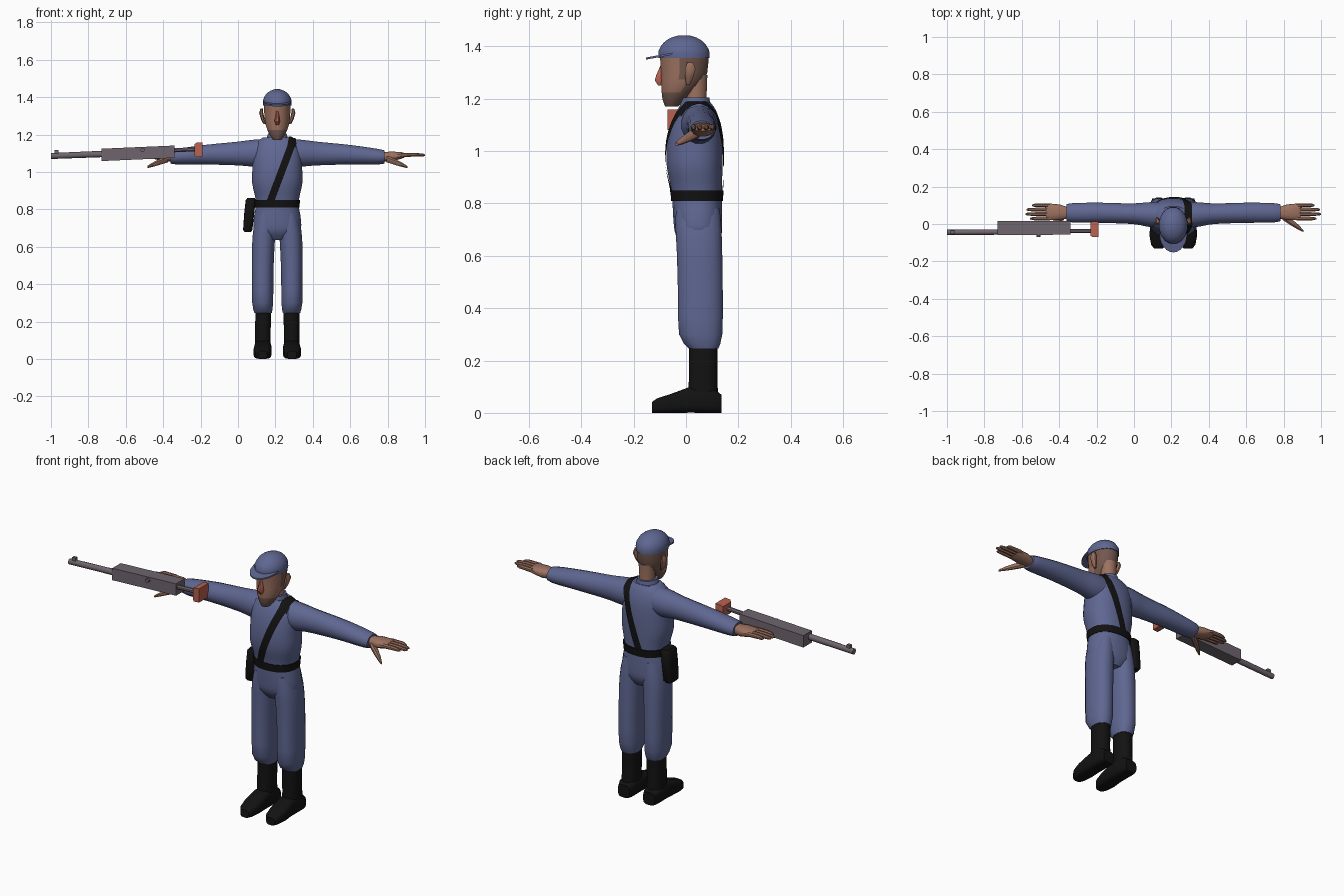
import bpy, bmesh, math
from mathutils import Vector
from mathutils.bvhtree import BVHTree

if "Cube" in bpy.data.objects:
    bpy.data.objects.remove(bpy.data.objects["Cube"])

CX = 0.21  # centre line of the figure


def material(name, rgb):
    m = bpy.data.materials.new(name)
    m.diffuse_color = (*rgb, 1)
    m.use_nodes = True
    m.node_tree.nodes["Principled BSDF"].inputs["Base Color"].default_value = m.diffuse_color
    return m


BLUE = material("uniform_blue", (0.115, 0.135, 0.285))
SKIN = material("skin", (0.33, 0.165, 0.115))
HAIR = material("stubble_brown", (0.17, 0.095, 0.075))
RED = material("warm_red", (0.48, 0.12, 0.08))
BLACK = material("black_leather", (0.006, 0.006, 0.006))
GREY = material("gun_grey", (0.16, 0.13, 0.155))


def finish(name, bm, *mats):
    bmesh.ops.recalc_face_normals(bm, faces=bm.faces)
    me = bpy.data.meshes.new(name)
    bm.to_mesh(me)
    for m in mats:
        me.materials.append(m)
    ob = bpy.data.objects.new(name, me)
    bpy.context.collection.objects.link(ob)
    return ob


def spline(rings, steps):
    """Smoothly interpolate between cross-sections."""
    out = []
    for i in range(len(rings) - 1):
        a, b = rings[max(i - 1, 0)], rings[i]
        c, d = rings[i + 1], rings[min(i + 2, len(rings) - 1)]
        for s in range(steps):
            t = s / steps
            out.append([0.5 * (2 * q + (r - p) * t + (2 * p - 5 * q + 4 * r - w) * t * t
                        + (3 * q - p - 3 * r + w) * t ** 3) for p, q, r, w in zip(a, b, c, d)])
    return out + [list(rings[-1])]


def loft(bm, axis, rings, n=16, p=2.0, steps=1, mirror=False):
    """Rings are (position on axis, centre u, centre v, radius u, radius v)."""
    loops = []
    k = math.sqrt(2) if n == 4 else 1
    for t, u, v, ru, rv in spline(rings, steps):
        loop = []
        for i in range(n):
            a = 2 * math.pi * (i + 0.5) / n
            c, s = math.cos(a), math.sin(a)
            du = u + k * ru * math.copysign(abs(c) ** (2 / p), c)
            dv = v + k * rv * math.copysign(abs(s) ** (2 / p), s)
            co = {'x': (t, du, dv), 'y': (du, t, dv), 'z': (du, dv, t)}[axis]
            if mirror:
                co = (2 * CX - co[0], co[1], co[2])
            loop.append(bm.verts.new(co))
        loops.append(loop)
    for a, b in zip(loops, loops[1:]):
        for i in range(n):
            j = (i + 1) % n
            bm.faces.new((a[i], a[j], b[j], b[i]))
    bm.faces.new(loops[0])
    bm.faces.new(loops[-1])


def part(name, mat, axis, rings, **kw):
    bm = bmesh.new()
    loft(bm, axis, rings, **kw)
    return finish(name, bm, mat)


# Jacket: torso with both sleeves
jacket = bmesh.new()
loft(jacket, 'z', [(0.80, CX, .043, .112, .094), (0.86, CX, .04, .118, .098),
                   (0.94, CX, .033, .135, .107), (1.02, CX, .033, .134, .107),
                   (1.10, CX, .037, .13, .096), (1.155, CX, .04, .112, .075),
                   (1.185, CX, .04, .075, .055)], n=24, p=2.3, steps=3)
for m in (False, True):
    loft(jacket, 'x', [(.23, .045, 1.10, .07, .08), (.33, .05, 1.10, .068, .074),
                       (.43, .055, 1.098, .056, .064), (.60, .06, 1.092, .055, .053),
                       (.74, .06, 1.082, .053, .043), (.782, .06, 1.08, .046, .036)],
         n=16, steps=3, mirror=m)
tree = BVHTree.FromBMesh(jacket)
finish("jacket", jacket, BLUE)
part("collar", BLUE, 'z', [(1.16, CX, .035, .066, .062), (1.205, CX, .035, .05, .055)], n=16)

# Trousers: hips and two legs
trousers = bmesh.new()
loft(trousers, 'z', [(.635, CX, .052, .05, .06), (.68, CX, .048, .12, .088), (.74, CX, .045, .128, .094),
                     (.83, CX, .042, .112, .095)], n=24, p=2.3, steps=3)
for m in (False, True):
    loft(trousers, 'z', [(.245, .286, .067, .047, .057), (.30, .288, .056, .057, .084),
                         (.45, .288, .055, .058, .087), (.60, .285, .052, .061, .088),
                         (.70, .278, .048, .06, .089), (.78, .27, .045, .05, .085)],
         n=16, p=2.3, steps=2, mirror=m)
finish("trousers", trousers, BLUE)

# Boots: shaft and foot
for side, m in (("left", False), ("right", True)):
    bm = bmesh.new()
    loft(bm, 'z', [(.03, .287, .066, .045, .062), (.12, .287, .065, .042, .056),
                   (.27, .285, .066, .044, .056)], n=12, p=2.4, mirror=m)
    loft(bm, 'y', [(.135, .287, .035, .036, .035), (.11, .287, .045, .046, .045),
                   (.01, .287, .049, .046, .049), (-.06, .289, .036, .049, .036),
                   (-.11, .289, .028, .04, .028), (-.13, .289, .021, .025, .021)],
         n=16, p=3.5, mirror=m)
    finish(side + "_boot", bm, BLACK)

# Hands: palm, four fingers, thumb
for side, m in (("left", False), ("right", True)):
    bm = bmesh.new()
    loft(bm, 'x', [(.77, .06, 1.08, .03, .025), (.82, .063, 1.083, .043, .027),
                   (.875, .065, 1.088, .046, .018), (.89, .065, 1.089, .043, .012)],
         n=12, p=2.5, mirror=m)
    for y, tip in ((.029, .975), (.053, 1.0), (.077, .995), (.1, .965)):
        loft(bm, 'x', [(.87, y, 1.09, .0115, .013), (.94, y, 1.092, .011, .011),
                       (tip - .012, y, 1.09, .009, .009), (tip, y, 1.089, .004, .004)],
             n=8, mirror=m)
    loft(bm, 'x', [(.795, .04, 1.07, .02, .02), (.84, .01, 1.053, .02, .017),
                   (.88, -.018, 1.037, .014, .012), (.905, -.037, 1.026, .006, .006)],
         n=8, mirror=m)
    finish(side + "_hand", bm, SKIN)

# Belt and hip pouch
part("belt", BLACK, 'z', [(.81, CX, .042, .119, .1), (.85, CX, .042, .123, .102)], n=24, p=2.3)
part("hip_pouch", BLACK, 'z', [(.68, .052, .055, .018, .035), (.69, .052, .055, .025, .043),
                               (.78, .06, .055, .027, .046), (.85, .068, .055, .027, .046),
                               (.86, .07, .055, .02, .038)], n=16, p=4)

# Shoulder strap, laid over the jacket front, shoulder and back
rows = []


def lay(x, y, z, ray):
    row = []
    for off in (-.021, -.007, .007, .021):
        d = Vector(ray)
        start = Vector((x + off, y, z)) - d
        hit = tree.ray_cast(start, d)[0]
        if hit is not None:
            row.append(hit - d * .005)
    if len(row) == 4:
        rows.append(row)


for i in range(17):
    t = i / 16
    lay(.172 + .113 * t, 0, .84 + .30 * t, (0, 1, 0))
for y in (-.02, 0, .02, .04, .06, .08, .1):
    lay(.29, y, 1.1, (0, 0, -1))
for i in range(17):
    t = 1 - i / 16
    lay(.19 + .095 * t, 0, .84 + .30 * t, (0, -1, 0))
bm = bmesh.new()
grid = [[bm.verts.new(c) for c in r] for r in rows]
for a, b in zip(grid, grid[1:]):
    for i in range(3):
        bm.faces.new((a[i], a[i + 1], b[i + 1], b[i]))
finish("shoulder_strap", bm, BLACK)

# Neck and head, with darker cropped hair and jaw stubble
part("neck", SKIN, 'z', [(1.15, CX, .038, .045, .046), (1.21, CX, .038, .04, .042),
                         (1.29, CX, .04, .045, .043)], n=12)
bm = bmesh.new()
loft(bm, 'z', [(1.17, CX, -.055, .022, .025), (1.20, CX, -.045, .043, .046),
               (1.25, CX, -.02, .063, .076), (1.30, CX, -.007, .07, .09),
               (1.37, CX, -.007, .074, .095)], n=16, steps=2)
head = finish("head", bm, SKIN, HAIR)
for f in head.data.polygons:
    c = f.center
    if c.y > -.01 or c.z < 1.235:
        f.material_index = 1

# Ears and nose
for side, m in (("left", False), ("right", True)):
    part(side + "_ear", SKIN, 'z', [(1.255, .277, .008, .007, .008), (1.28, .287, .012, .011, .016),
                                    (1.315, .296, .016, .012, .022), (1.338, .294, .016, .007, .012)],
         n=8, mirror=m)
part("nose", RED, 'z', [(1.25, CX, -.095, .009, .012), (1.27, CX, -.1, .016, .021),
                        (1.29, CX, -.099, .013, .016), (1.325, CX, -.093, .006, .006)], n=8)

# Cap and peak
part("cap", BLUE, 'z', [(1.355, CX, -.007, .077, .099), (1.385, CX, -.008, .077, .098),
                        (1.415, CX, -.008, .062, .078), (1.433, CX, -.008, .038, .05),
                        (1.442, CX, -.008, .014, .02)], n=16, steps=2)
bm = bmesh.new()
layers = []
for dz in (0, .008):
    pts = [(CX + .074 * math.cos(a), -.05 - .102 * math.sin(a))
           for a in (math.pi * i / 12 for i in range(13))]
    layers.append([bm.verts.new((x, y, 1.368 + .18 * (y + .05) + dz)) for x, y in pts])
bm.faces.new(layers[0])
bm.faces.new(layers[1])
for i in range(13):
    j = (i + 1) % 13
    bm.faces.new((layers[0][i], layers[0][j], layers[1][j], layers[1][i]))
finish("cap_peak", bm, BLUE)

# Rifle: barrel, sight, receiver, knob, stock rod and butt
part("rifle_barrel", GREY, 'x', [(-1, -.045, 1.085, .015, .016), (-.72, -.043, 1.096, .015, .017)], n=10)
part("front_sight", GREY, 'x', [(-.98, -.045, 1.1, .009, .016), (-.96, -.045, 1.101, .009, .016)], n=4)
part("rifle_receiver", GREY, 'x', [(-.73, -.022, 1.091, .037, .033), (-.34, -.02, 1.108, .037, .033)], n=4)
part("receiver_knob", GREY, 'y', [(-.07, -.51, 1.118, .012, .011), (-.05, -.51, 1.118, .012, .011)], n=8)
part("stock_rod", GREY, 'x', [(-.36, -.037, 1.115, .012, .012), (-.21, -.037, 1.122, .012, .012)], n=8)
part("rifle_butt", RED, 'x', [(-.232, -.028, 1.118, .035, .03), (-.222, -.028, 1.118, .042, .038),
                              (-.19, -.028, 1.12, .042, .038)], n=4)

# Smooth shading with sharp edges kept
for ob in bpy.context.scene.objects:
    ob.select_set(True)
bpy.context.view_layer.objects.active = head
bpy.ops.object.shade_smooth_by_angle(angle=math.radians(40))
